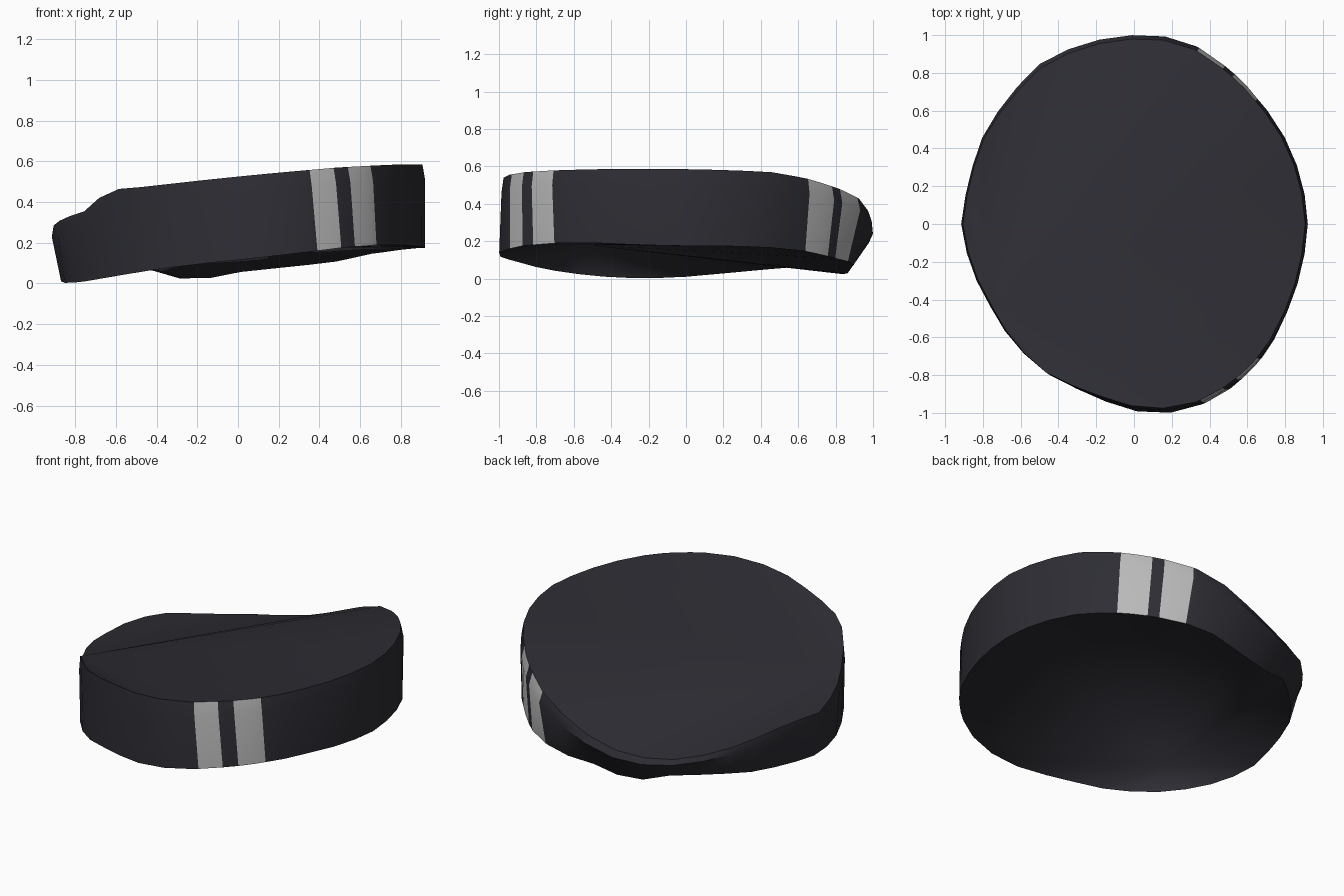
import bpy, bmesh, math

default_cube = bpy.data.objects.get("Cube")
if default_cube:
    bpy.data.objects.remove(default_cube, do_unlink=True)


def make_material(name, colour):
    material = bpy.data.materials.new(name)
    material.use_nodes = True
    material.diffuse_color = colour
    material.node_tree.nodes["Principled BSDF"].inputs["Base Color"].default_value = colour
    return material


def sample(keys, angle):
    """Interpolate evenly spaced values around the full circle."""
    position = (angle % 360) / 360 * len(keys)
    index = int(position)
    blend = position - index
    return keys[index % len(keys)] * (1 - blend) + keys[(index + 1) % len(keys)] * blend


# Outline radius, and heights of the upper and lower rims, every 15 degrees from +x
OUTLINE = [.92, .915, .92, .93, .965, 1.01, 1, .99, .985, .94, .925, .9,
           .915, .89, .877, .894, .915, .92, .975, 1.015, 1, .972, .935, .915]
UPPER = [.585, .58, .57, .535, .48, .41, .29, .205, .2, .22, .27, .3,
         .285, .32, .355, .46, .475, .5, .525, .55, .57, .58, .585, .585]
LOWER = [.175, .175, .165, .145, .105, .08, .055, .008, .07, .065, .05, .03,
         .01, 0, .01, .03, .06, .09, .115, .145, .175, .19, .19, .18]

# Inward pull of each rim, every 30 degrees
UPPER_PULL = [.985, .985, .98, .98, .98, .99, .99, .99, 1, .99, .985, .985]
LOWER_PULL = [1, 1, .97, .87, .9, .95, .95, .99, 1, 1.015, 1.01, 1]

# Angle ranges of the pale bands on the wall, and their lean
BANDS = [(44.8, 55.5), (59.5, 69), (291.6, 299.3), (304.3, 313.3)]
LEAN = 2

# Corner of the upper rim and hollow of the underside where the creases meet
UPPER_CORNER = 210
LOWER_HOLLOW = (-.68, -.53, .18)


def rim_point(angle, level):
    """Point on the wall: level 0 is the lower rim, 1 the upper rim."""
    angle += LEAN * (level - .5) * math.sin(math.radians(angle))
    low, high = sample(LOWER, angle), sample(UPPER, angle)
    radius = sample(OUTLINE, angle)
    if level == 0:
        radius *= sample(LOWER_PULL, angle)
    elif level == 1:
        radius *= sample(UPPER_PULL, angle)
    turn = math.radians(angle)
    return (radius * math.cos(turn), radius * math.sin(turn), low + (high - low) * level)


def build_disc(name, materials):
    angles = sorted(set(range(0, 360, 10)) | {edge for band in BANDS for edge in band})
    count = len(angles)
    bm = bmesh.new()
    lower, middle, upper = [[bm.verts.new(rim_point(a, level)) for a in angles]
                            for level in (0, .8, 1)]

    # Wall with painted bands
    for below, above in ((lower, middle), (middle, upper)):
        for i in range(count):
            j = (i + 1) % count
            face = bm.faces.new((below[i], below[j], above[j], above[i]))
            centre = (angles[i] + (angles[j] if j else 360)) / 2
            face.material_index = int(any(a < centre < b for a, b in BANDS))

    # Upper cap, creased from one corner of the rim
    start = angles.index(UPPER_CORNER)
    corner, *rest = upper[start:] + upper[:start]
    for first, second in zip(rest, rest[1:]):
        bm.faces.new((corner, first, second))

    # Lower cap, drawn up into a hollow beside the wall
    hollow = bm.verts.new(LOWER_HOLLOW)
    for i in range(count):
        bm.faces.new((hollow, lower[(i + 1) % count], lower[i]))

    mesh = bpy.data.meshes.new(name)
    bm.to_mesh(mesh)
    bm.free()
    for material in materials:
        mesh.materials.append(material)
    disc = bpy.data.objects.new(name, mesh)
    bpy.context.collection.objects.link(disc)
    return disc


charcoal = make_material("charcoal", (.026, .026, .034, 1))
pale_grey = make_material("pale_grey", (.48, .48, .48, 1))
disc = build_disc("bent_disc", [charcoal, pale_grey])

bpy.ops.object.select_all(action="DESELECT")
disc.select_set(True)
bpy.context.view_layer.objects.active = disc
bpy.ops.object.shade_smooth_by_angle(angle=math.radians(40))
